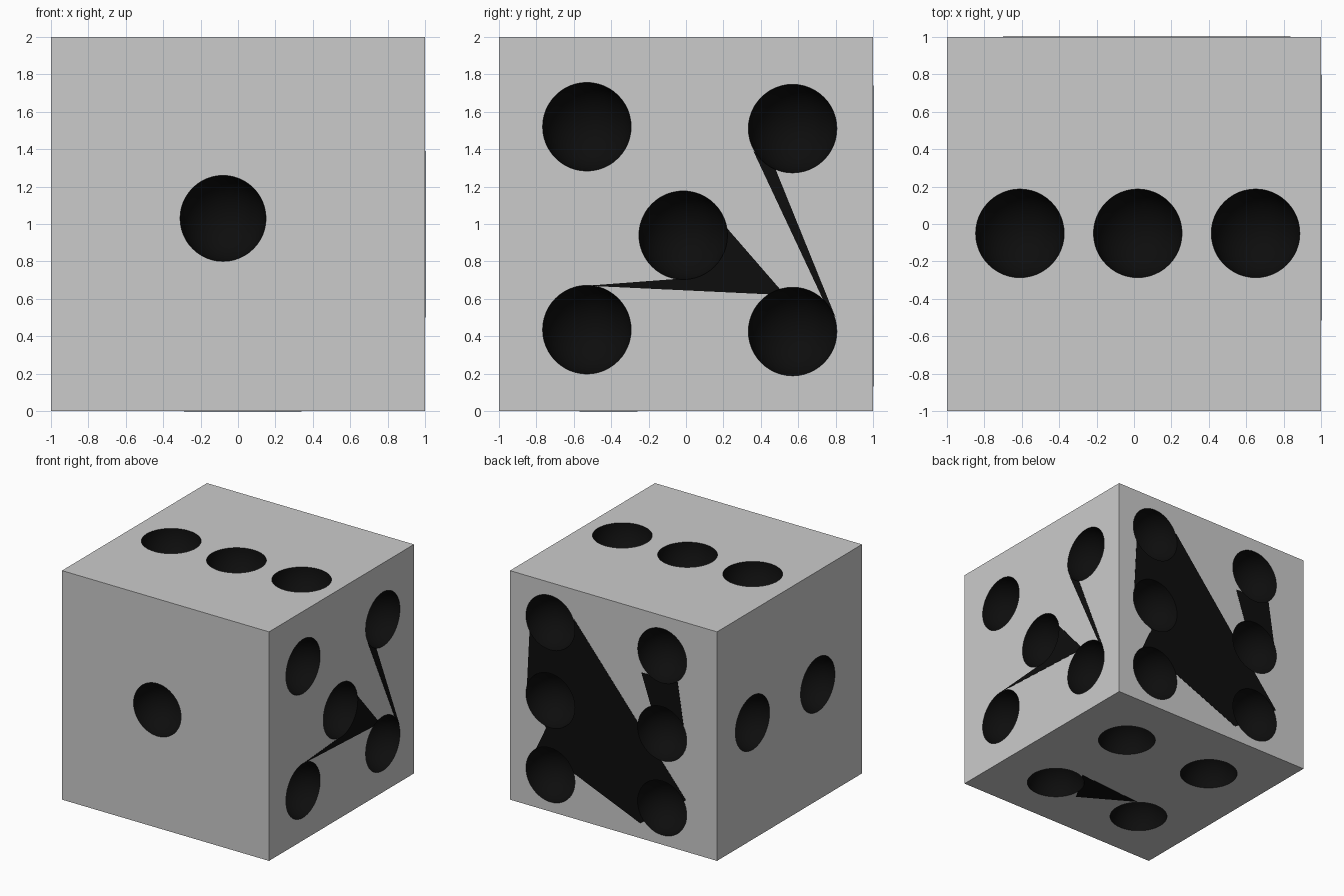
import bpy, bmesh, math
from mathutils import Vector, Matrix

if "Cube" in bpy.data.objects:
    bpy.data.objects.remove(bpy.data.objects["Cube"])

dark = bpy.data.materials.new("pip_black")
dark.diffuse_color = (0.004, 0.004, 0.004, 1)
dark.use_nodes = True
dark.node_tree.nodes["Principled BSDF"].inputs["Base Color"].default_value = dark.diffuse_color

# Each face: 2D coordinates to 3D, pushed outward by d
FACES = {
    "front": lambda a, b, d: Vector((a, -1 - d, b)),
    "back": lambda a, b, d: Vector((a, 1 + d, b)),
    "right": lambda a, b, d: Vector((1 + d, a, b)),
    "left": lambda a, b, d: Vector((-1 - d, a, b)),
    "top": lambda a, b, d: Vector((a, b, 2 + d)),
    "bottom": lambda a, b, d: Vector((a, b, -d)),
}
PIPS = {
    "front": [(-0.08, 1.03)],
    "left": [(0.51, 1.02), (-0.39, 1.01)],
    "top": [(-0.61, -0.05), (0.02, -0.05), (0.65, -0.05)],
    "bottom": [(0.43, 0.42), (-0.45, 0.43), (0.43, -0.5), (-0.46, -0.49)],
    "right": [(-0.53, 1.52), (0.57, 1.51), (-0.015, 0.94), (-0.53, 0.435), (0.57, 0.425)],
    "back": [(x, z) for x in (0.61, -0.47) for z in (1.65, 0.97, 0.32)],
}
# Dark flat patches running between pips
PATCHES = [
    ("right", [(-0.53, 0.67), (0, 0.71), (0.2, 1.0), (0.53, 0.62)]),
    ("right", [(0.36, 1.39), (0.48, 1.29), (0.80, 0.5), (0.74, 0.58)]),
    ("back", [(0.81, 1.53), (0.84, 0.96), (0.65, 0.72), (0.75, 0.51),
              (0.37, 0.39), (-0.26, 0.13), (-0.70, 0.45), (0.38, 1.74)]),
    ("back", [(-0.27, 1.45), (-0.38, 1.13), (-0.69, 1.01), (-0.62, 1.46)]),
    ("bottom", [(0.34, -0.26), (-0.29, -0.31), (0.15, -0.57)]),
]


def to_object(name, bm):
    bmesh.ops.recalc_face_normals(bm, faces=bm.faces)
    me = bpy.data.meshes.new(name)
    bm.to_mesh(me)
    bm.free()
    ob = bpy.data.objects.new(name, me)
    bpy.context.collection.objects.link(ob)
    return ob


def carve(ob, cutter):
    mod = ob.modifiers.new("pip_cut", 'BOOLEAN')
    mod.operation, mod.solver, mod.object = 'DIFFERENCE', 'EXACT', cutter
    bpy.ops.object.select_all(action='DESELECT')
    bpy.context.view_layer.objects.active = ob
    ob.select_set(True)
    bpy.ops.object.modifier_apply(modifier=mod.name)


# Pip cutter: one sphere per pip, its pole along the face normal
bm = bmesh.new()
for face, spots in PIPS.items():
    place = FACES[face]
    normal = place(0, 0, 1) - place(0, 0, 0)
    turn = normal.to_track_quat('Z', 'Y').to_matrix().to_4x4()
    for a, b in spots:
        bmesh.ops.create_uvsphere(bm, u_segments=48, v_segments=24,
                                  radius=0.23 if face == "front" else 0.237,
                                  matrix=Matrix.Translation(place(a, b, 0.004)) @ turn)
cutter = to_object("pip_cutter", bm)

# Die body with hollow pips
bm = bmesh.new()
bmesh.ops.create_cube(bm, size=2, matrix=Matrix.Translation((0, 0, 1)))
die = to_object("die_body", bm)
carve(die, cutter)
die.data.materials.clear()
die.data.materials.append(None)
die.data.materials.append(dark)
for p in die.data.polygons:
    c = p.center - Vector((0, 0, 1))
    p.material_index = int(max(abs(v) for v in c) < 0.9999)
bpy.ops.object.shade_smooth_by_angle(angle=math.radians(30))

# Patches: very thin slabs, cut open where they meet the pips
for i, (face, outline) in enumerate(PATCHES):
    bm = bmesh.new()
    low, high = ([bm.verts.new(FACES[face](a, b, d)) for a, b in outline]
                 for d in (-0.002, 0.002))
    bm.faces.new(low)
    bm.faces.new(high)
    for j in range(len(outline)):
        bm.faces.new((low[j - 1], low[j], high[j], high[j - 1]))
    patch = to_object(f"{face}_patch_{i + 1}", bm)
    carve(patch, cutter)
    patch.data.materials.clear()
    patch.data.materials.append(dark)

bpy.data.objects.remove(cutter)
